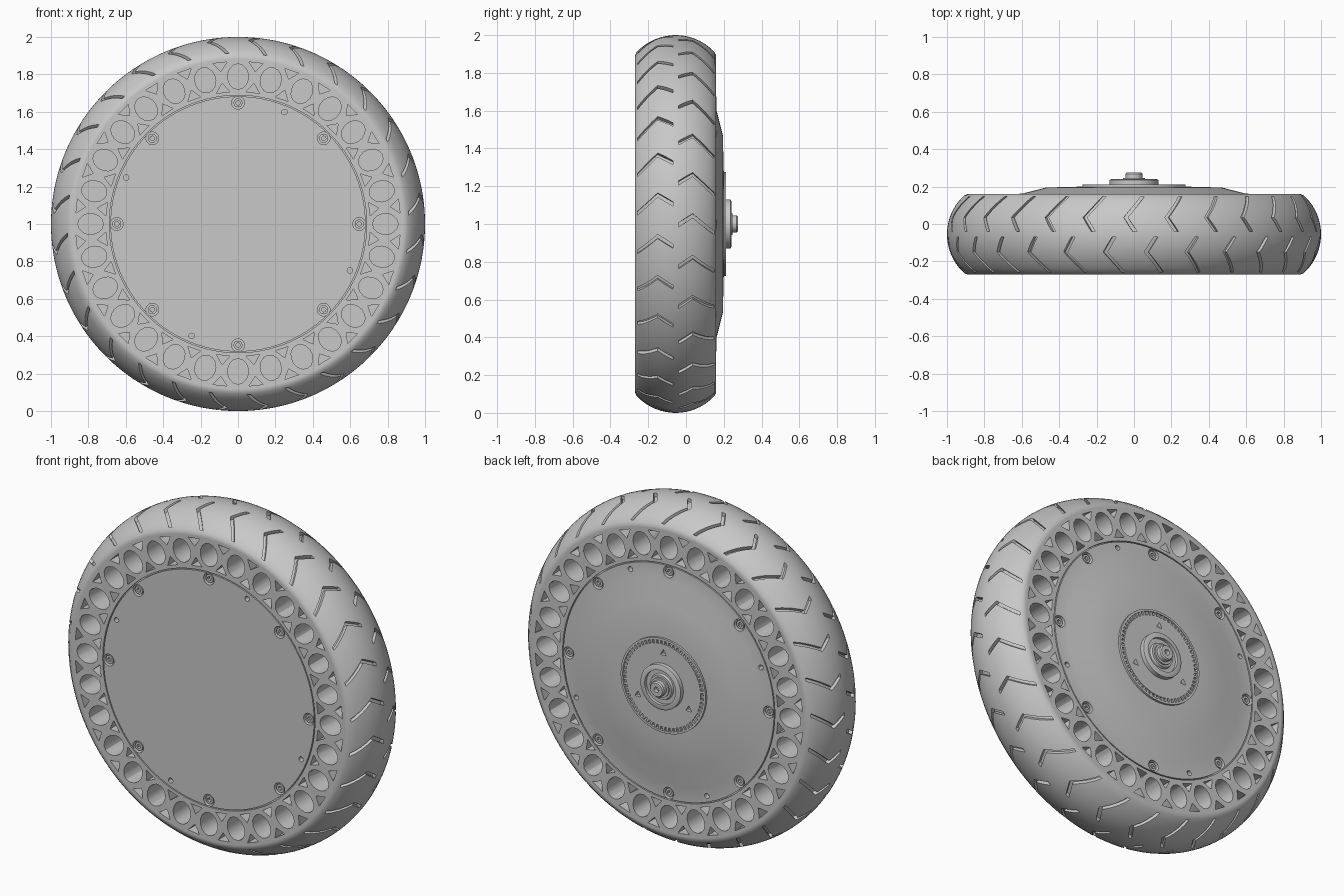
import bpy
import bmesh
from math import sin, cos, pi, sqrt, radians

old = bpy.data.objects.get("Cube")
if old:
    bpy.data.objects.remove(old, do_unlink=True)

GREY = (0.58, 0.58, 0.58, 1)
grey = bpy.data.materials.new("plain grey")
grey.use_nodes = True
grey.diffuse_color = GREY
grey.node_tree.nodes["Principled BSDF"].inputs["Base Color"].default_value = GREY

CENTRE = 1.0            # axle height
PITCH = 2 * pi / 28     # tread and honeycomb spacing
FRONT, BACK = -0.27, 0.16
MID = (FRONT + BACK) / 2


def polar(r, a, y):
    return (r * cos(a), y, CENTRE + r * sin(a))


def finish(bm, name):
    bmesh.ops.remove_doubles(bm, verts=bm.verts, dist=1e-5)
    bmesh.ops.recalc_face_normals(bm, faces=bm.faces)
    mesh = bpy.data.meshes.new(name)
    bm.to_mesh(mesh)
    bm.free()
    mesh.materials.append(grey)
    obj = bpy.data.objects.new(name, mesh)
    bpy.context.collection.objects.link(obj)
    return obj


def bridge(bm, rings, closed):
    """Skin a list of equal vertex rings, capping the ends when open."""
    n = len(rings[0])
    count = len(rings) if closed else len(rings) - 1
    for i in range(count):
        a, b = rings[i], rings[(i + 1) % len(rings)]
        for j in range(n):
            k = (j + 1) % n
            bm.faces.new((a[j], a[k], b[k], b[j]))
    if not closed:
        bm.faces.new(rings[0])
        bm.faces.new(rings[-1])


def lathe(name, profile, segments, closed=False):
    """Turn (radius, y) points about the axle."""
    bm = bmesh.new()
    rings = [[bm.verts.new(polar(r, 2 * pi * s / segments, y)) for s in range(segments)]
             for r, y in profile]
    bridge(bm, rings, closed)
    return finish(bm, name)


def prism(bm, outline, y0, y1):
    """Extrude (x, z) points along the axle direction."""
    bridge(bm, [[bm.verts.new((x, y, z)) for x, z in outline] for y in (y0, y1)], False)


def flat(points):
    """Convert (radius, angle) points to x, z."""
    return [(r * cos(a), CENTRE + r * sin(a)) for r, a in points]


def round_outline(r, a, radial, across, sides):
    out = []
    for i in range(sides):
        t = 2 * pi * i / sides
        u, v = r + radial * cos(t), across * sin(t)
        out.append((u * cos(a) - v * sin(a), CENTRE + u * sin(a) + v * cos(a)))
    return out


def cut(obj, bm, name):
    """Subtract the cutter and bake the result."""
    cutter = finish(bm, name)
    cutter.hide_render = True
    mod = obj.modifiers.new("cut", "BOOLEAN")
    mod.operation = "DIFFERENCE"
    mod.solver = "EXACT"
    mod.object = cutter
    bpy.context.view_layer.update()
    baked = bpy.data.meshes.new_from_object(
        obj.evaluated_get(bpy.context.evaluated_depsgraph_get()))
    obj.modifiers.clear()
    obj.data = baked
    bpy.data.objects.remove(cutter, do_unlink=True)


def smooth(obj):
    bpy.ops.object.select_all(action="DESELECT")
    obj.select_set(True)
    bpy.context.view_layer.objects.active = obj
    bpy.ops.object.shade_smooth_by_angle(angle=radians(30))


# Tyre: flat sidewalls and an arched crown
ARC = 0.281


def crown(y):
    return 1 - ARC + sqrt(ARC ** 2 - (y - MID) ** 2)


steps = 16
half = 0.208
arch = [(crown(y), y) for y in (MID - half + 2 * half * i / steps for i in range(steps + 1))]
tyre = lathe("tyre", [(0.688, FRONT), (0.882, FRONT), (0.89, FRONT)] + arch +
             [(0.89, BACK), (0.882, BACK), (0.688, BACK)], 168, closed=True)

# Honeycomb pockets on both sidewalls
bm = bmesh.new()
for i in range(28):
    a = pi / 2 + i * PITCH
    b = a + PITCH / 2
    shapes = [round_outline(0.788, a, 0.068, 0.056, 14),
              flat([(0.868, b - 0.044), (0.868, b + 0.044), (0.82, b)]),
              flat([(0.708, b - 0.05), (0.708, b + 0.05), (0.757, b)])]
    for shape in shapes:
        prism(bm, shape, FRONT - 0.05, FRONT + 0.17)
        prism(bm, shape, BACK - 0.17, BACK + 0.05)
cut(tyre, bm, "pocket_cutter")

# Chevron tread grooves, two staggered rows
bm = bmesh.new()
for inner, apex, outer, shift in ((-0.04, 0.035, 0.147, 0), (-0.07, -0.15, -0.257, 0.5)):
    path = [(inner, -0.05)]
    for k in range(5):
        t = k / 4
        path.append((apex + (outer - apex) * t, -0.095 * t))
    for i in range(28):
        a = pi / 2 + 0.045 + (i + shift) * PITCH
        rings = []
        for y, lag in path:
            r = crown(y)
            rings.append([bm.verts.new(polar(r + h, a + lag + w, y))
                          for h, w in ((-0.022, -0.011), (-0.022, 0.011),
                                       (0.04, 0.011), (0.04, -0.011))])
        bridge(bm, rings, False)
cut(tyre, bm, "tread_cutter")
smooth(tyre)

# Hub: flush front cover, sloped rear cover, bearing plate and collar
hub = lathe("hub", [
    (0, FRONT), (0.682, FRONT), (0.682, FRONT + 0.012), (0.695, FRONT + 0.012),
    (0.695, BACK - 0.012), (0.682, BACK - 0.012), (0.682, BACK), (0.6, BACK + 0.002),
    (0.47, 0.195), (0.275, 0.2), (0.275, 0.212), (0.262, 0.212), (0.262, 0.198),
    (0.242, 0.198), (0.242, 0.21), (0.13, 0.21), (0.13, 0.236), (0.122, 0.24),
    (0.1, 0.24), (0.1, 0.222), (0.075, 0.222), (0.07, 0.236), (0, 0.236)], 96)

# Bolt recesses, small dowel holes and the slots in the bearing plate
BOLT_R = 0.648
bolts = [pi / 2 + i * pi / 4 for i in range(8)]
bm = bmesh.new()
for face, inward in ((FRONT, 1), (BACK, -1)):
    for a in bolts:
        prism(bm, round_outline(BOLT_R, a, 0.034, 0.034, 20),
              face - 0.05 * inward, face + 0.03 * inward)
    for i in range(4):
        prism(bm, round_outline(BOLT_R, pi / 2 - pi / 8 + i * pi / 2, 0.015, 0.015, 12),
              face - 0.05 * inward, face + 0.03 * inward)
for i in range(3):
    a = pi / 2 + i * 2 * pi / 3
    prism(bm, round_outline(0.19, a, 0.022, 0.022, 3), 0.19, 0.3)
cut(hub, bm, "recess_cutter")
smooth(hub)

# Socket-head bolts sunk in the recesses
heads, sockets = bmesh.new(), bmesh.new()
for face, inward in ((FRONT, 1), (BACK, -1)):
    for a in bolts:
        prism(heads, round_outline(BOLT_R, a, 0.024, 0.024, 20),
              face + 0.006 * inward, face + 0.04 * inward)
        prism(sockets, round_outline(BOLT_R, a, 0.013, 0.013, 6),
              face - 0.05 * inward, face + 0.022 * inward)
bolt_heads = finish(heads, "bolt_heads")
cut(bolt_heads, sockets, "socket_cutter")
smooth(bolt_heads)

# Ring of small teeth around the bearing plate
bm = bmesh.new()
for i in range(60):
    a = 2 * pi * i / 60
    prism(bm, flat([(0.24, a - 0.025), (0.264, a - 0.025),
                    (0.264, a + 0.025), (0.24, a + 0.025)]), 0.19, 0.208)
finish(bm, "bearing_teeth")

# Axle stub with a stepped shoulder and a cable bore
axle = lathe("axle", [(0, 0.2), (0.058, 0.2), (0.058, 0.245), (0.045, 0.245),
                      (0.045, 0.268), (0.039, 0.275), (0.016, 0.275),
                      (0.016, 0.25), (0, 0.25)], 32)
smooth(axle)
